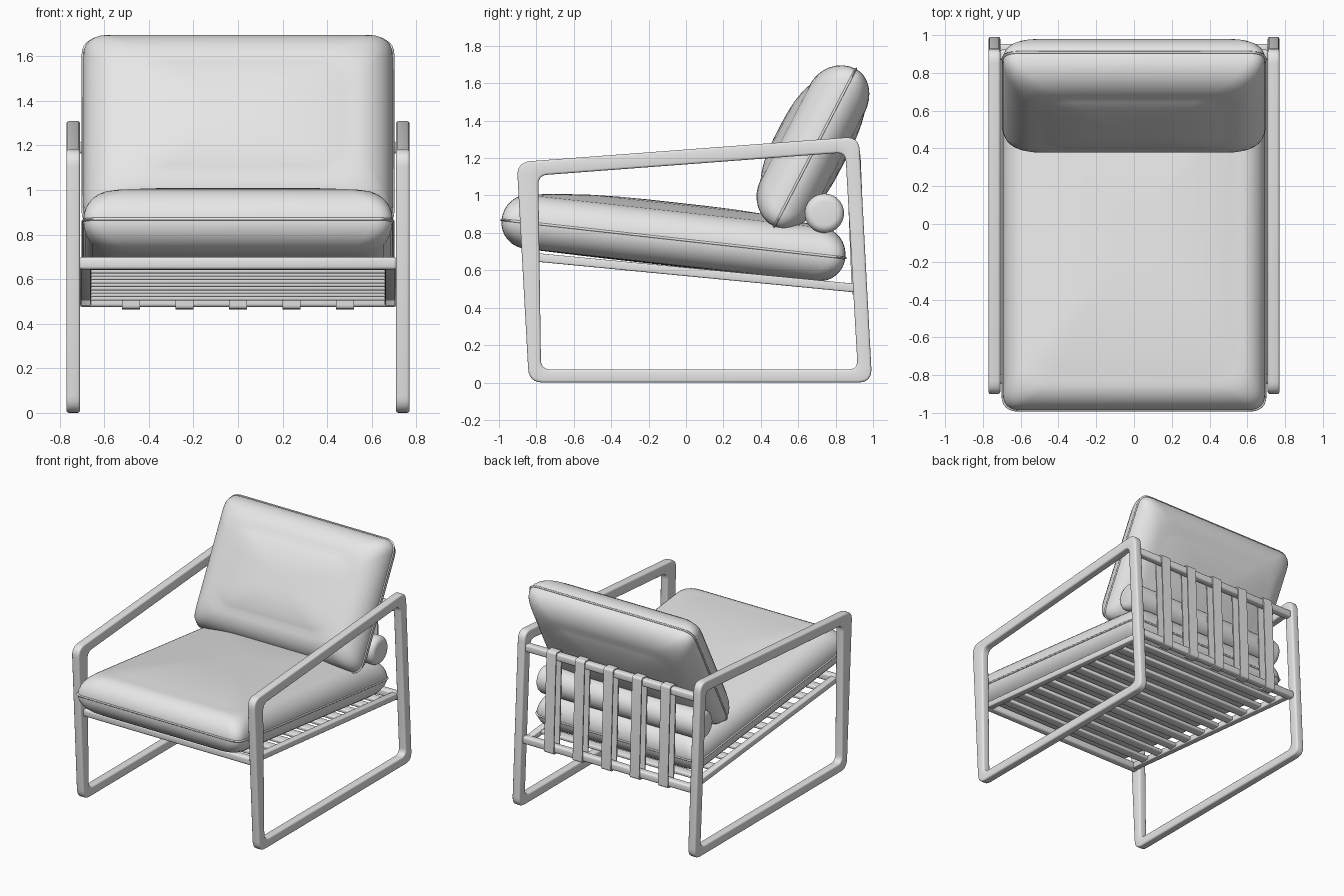
import bpy, bmesh, math
from mathutils import Vector, Matrix

cube = bpy.data.objects.get("Cube")
if cube:
    bpy.data.objects.remove(cube, do_unlink=True)

GREY = (0.8, 0.8, 0.8, 1)
mat = bpy.data.materials.new("light grey")
mat.use_nodes = True
mat.diffuse_color = GREY
bsdf = mat.node_tree.nodes["Principled BSDF"]
bsdf.inputs["Base Color"].default_value = GREY
bsdf.inputs["Roughness"].default_value = 0.7


def finish(bm, name, matrix=Matrix(), angle=40):
    """Turn a bmesh into a named, shaded object."""
    bmesh.ops.recalc_face_normals(bm, faces=bm.faces)
    mesh = bpy.data.meshes.new(name)
    bm.to_mesh(mesh)
    bm.free()
    mesh.materials.append(mat)
    obj = bpy.data.objects.new(name, mesh)
    obj.matrix_world = matrix
    bpy.context.collection.objects.link(obj)
    bpy.ops.object.select_all(action='DESELECT')
    obj.select_set(True)
    bpy.context.view_layer.objects.active = obj
    bpy.ops.object.shade_smooth_by_angle(angle=math.radians(angle))
    return obj


def rounded(corners, radius, steps=6):
    """Polygon outline with rounded corners."""
    pts = [Vector(c) for c in corners]
    out = []
    for i, p in enumerate(pts):
        a = p + (pts[i - 1] - p).normalized() * radius
        b = p + (pts[(i + 1) % len(pts)] - p).normalized() * radius
        for k in range(steps + 1):
            t = k / steps
            out.append(a * (1 - t) ** 2 + p * 2 * t * (1 - t) + b * t * t)
    return out


def loft(bm, rings, closed=False):
    """Skin a list of vertex rings."""
    pairs = list(zip(rings, rings[1:]))
    if closed:
        pairs.append((rings[-1], rings[0]))
    for r, s in pairs:
        for i in range(len(r)):
            j = (i + 1) % len(r)
            bm.faces.new((r[i], r[j], s[j], s[i]))


def hoop(name, outer, inner, r_out, r_in, x0, x1, bevel):
    """Closed band in the side plane, given thickness along x."""
    bm = bmesh.new()
    o, n = rounded(outer, r_out), rounded(inner, r_in)
    rings = [[bm.verts.new((x, p.x, p.y)) for p in path]
             for path, x in ((o, x0), (o, x1), (n, x1), (n, x0))]
    loft(bm, rings, closed=True)
    if bevel:
        rim = [e for r in rings for i in range(len(r))
               if (e := bm.edges.get((r[i - 1], r[i])))]
        bmesh.ops.bevel(bm, geom=rim, offset=bevel, segments=3,
                        profile=0.5, affect='EDGES')
    return finish(bm, name)


def bar(name, start, end, width, height, bevel=0.008):
    """Softened box running between two points."""
    a, b = Vector(start), Vector(end)
    bm = bmesh.new()
    bmesh.ops.create_cube(bm, size=1)
    bmesh.ops.scale(bm, verts=bm.verts, vec=(width, (b - a).length, height))
    bmesh.ops.bevel(bm, geom=bm.edges[:], offset=bevel, segments=3,
                    profile=0.5, affect='EDGES')
    d = (b - a).normalized()
    side = d.cross(Vector((0, 0, 1))).normalized()
    rot = Matrix((side, d, side.cross(d))).transposed().to_4x4()
    return finish(bm, name, Matrix.Translation((a + b) / 2) @ rot)


def plan(a, b, r):
    return rounded([(-a, -b), (a, -b), (a, b), (-a, b)], r)


def cushion(name, a, b, edge, top, bottom, crown_top, crown_bottom, matrix):
    """Padded cushion: rounded edge, crowned faces, piping on the seam."""
    levels = []
    for sign, h, crown in ((-1, bottom, crown_bottom), (1, top, crown_top)):
        half = []
        for k in range(9):
            t = math.pi / 2 * k / 8
            half.append((edge * (1 - math.cos(t)), 1, sign * h * math.sin(t)))
        for s in (0.92, 0.8, 0.6, 0.4, 0.2):
            half.append((edge, s, sign * (h + crown * (1 - s ** 3))))
        levels += half[:0:-1] if sign < 0 else half
    bm = bmesh.new()
    rings = []
    for inset, s, z in levels:
        path = plan(a - inset, b - inset, 0.09 + inset * 0.35)
        rings.append([bm.verts.new((p.x * s, p.y * s, z)) for p in path])
    loft(bm, rings)
    bm.faces.new(rings[0])
    bm.faces.new(rings[-1])
    finish(bm, name, matrix, 60)

    # seam piping as a thin tube around the widest outline
    bm = bmesh.new()
    tube = []
    for k in range(6):
        t = math.tau * k / 6
        off = 0.007 * math.cos(t)
        tube.append([bm.verts.new((p.x, p.y, 0.007 * math.sin(t)))
                     for p in plan(a + off, b + off, 0.09)])
    loft(bm, tube, closed=True)
    finish(bm, name + "_piping", matrix, 70)


def tilted(center, angle):
    return Matrix.Translation(center) @ Matrix.Rotation(angle, 4, 'X')


# side frames and seat rails
OUTER = [(-0.905, 1.178), (0.925, 1.315), (0.995, 0), (-0.84, 0)]
INNER = [(-0.79, 1.107), (0.852, 1.23), (0.918, 0.07), (-0.775, 0.07)]
FRONT, BACK = Vector((0, -0.82, 0.671)), Vector((0, 0.925, 0.503))
for side, s in (("left", 1), ("right", -1)):
    hoop(side + "_frame", OUTER, INNER, 0.075, 0.05, s * 0.708, s * 0.77, 0.012)
    x = Vector((s * 0.683, 0, 0))
    bar(side + "_seat_rail", FRONT + x, BACK + x, 0.05, 0.046)

# cross rails
SPAN = Vector((0.712, 0, 0))
TOP = Vector((0, 0.895, 1.19))
for name, c in (("front", FRONT), ("lower_back", BACK), ("upper_back", TOP)):
    bar(name + "_cross_rail", c - SPAN, c + SPAN, 0.056, 0.056, 0.014)

# seat slats
SLATS = 10
for i in range(SLATS):
    c = FRONT.lerp(BACK, (i + 1) / (SLATS + 1))
    half = Vector((0.67, 0, 0))
    bar(f"seat_slat_{i + 1}", c - half, c + half, 0.07, 0.028)

# back straps looped around the two back rails
def around(g):
    return [(TOP.y - g, TOP.z + g), (TOP.y + g, TOP.z + g),
            (BACK.y + g, BACK.z - g), (BACK.y - g, BACK.z - g)]


for i in range(5):
    x = (i - 2) * 0.24
    hoop(f"back_strap_{i + 1}", around(0.038), around(0.029), 0.02, 0.014,
         x - 0.04, x + 0.04, 0)

# cushions
cushion("seat_cushion", 0.695, 0.925, 0.14, 0.15, 0.14, 0.045, 0.005,
        tilted((0, -0.067, 0.768), math.atan2(-0.205, 1.845)))
cushion("back_cushion", 0.695, 0.475, 0.19, 0.18, 0.15, 0.04, 0.025,
        tilted((0, 0.69, 1.255), math.atan2(0.85, 0.44)))

# bolster behind the back cushion
bm = bmesh.new()
bmesh.ops.create_cone(bm, cap_ends=True, segments=40, radius1=0.105,
                      radius2=0.105, depth=1.37)
caps = [e for e in bm.edges if abs(e.verts[0].co.z - e.verts[1].co.z) < 0.01]
bmesh.ops.bevel(bm, geom=caps, offset=0.04, segments=5, profile=0.5,
                affect='EDGES')
finish(bm, "bolster", Matrix.Translation((0, 0.74, 0.905))
       @ Matrix.Rotation(math.pi / 2, 4, 'Y'))
